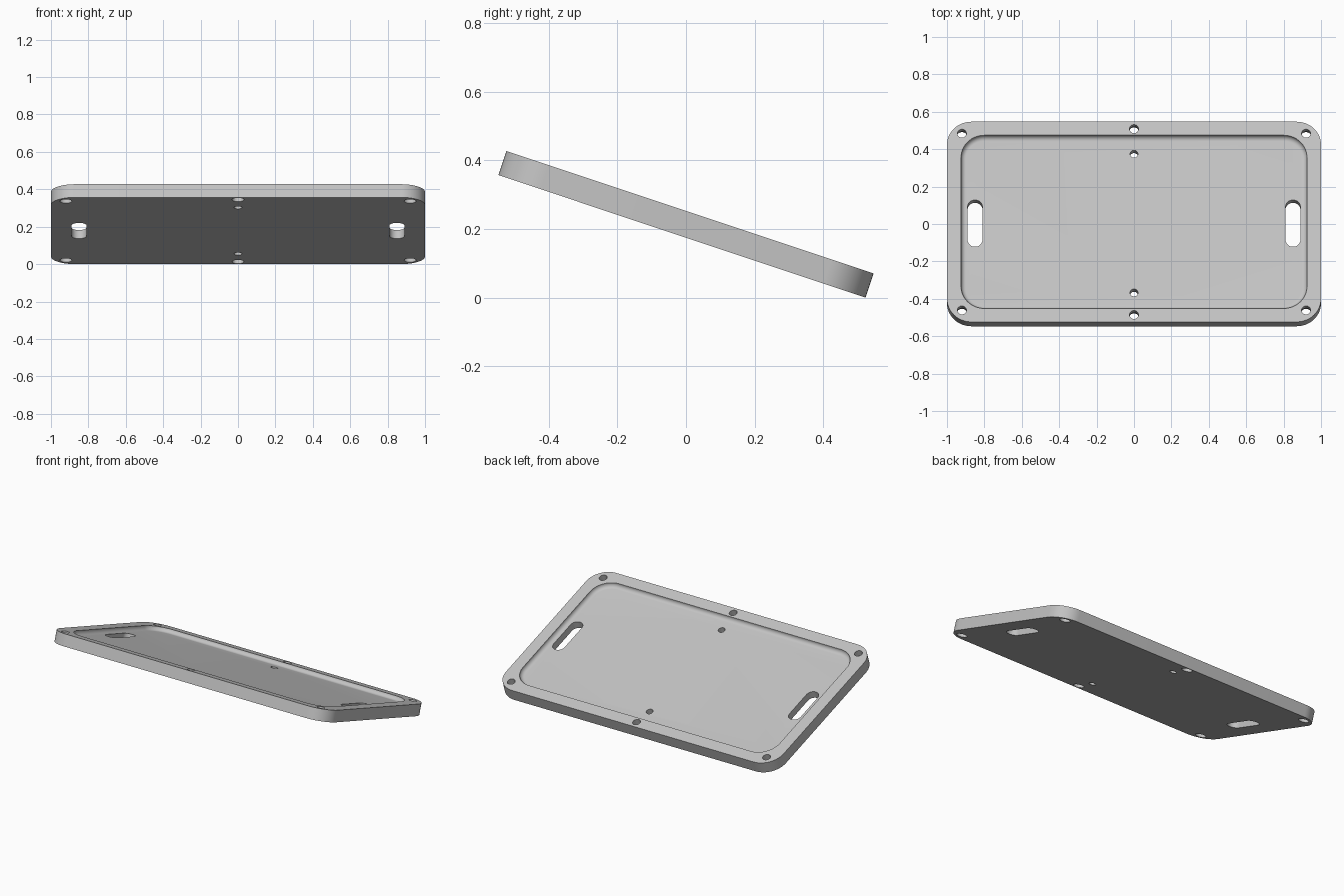
import bpy, bmesh, math
from mathutils import Matrix

cube = bpy.data.objects.get("Cube")
if cube:
    bpy.data.objects.remove(cube, do_unlink=True)

HALF_X, HALF_Y, THICK = 1.0, 0.564, 0.074
TOP, BOTTOM = THICK / 2, -THICK / 2
DEPTH = 0.026
TILT = math.radians(18.45)

grey = bpy.data.materials.new("light grey")
grey.use_nodes = True
colour = (0.55, 0.55, 0.55, 1)
grey.diffuse_color = colour
grey.node_tree.nodes["Principled BSDF"].inputs["Base Color"].default_value = colour


def outline(hx, hy, r, steps):
    """Rounded rectangle; a circle when hx = hy = r."""
    points = []
    for k, (sx, sy) in enumerate([(1, 1), (-1, 1), (-1, -1), (1, -1)]):
        for i in range(steps + 1):
            a = math.pi / 2 * (k + i / steps)
            p = (sx * (hx - r) + r * math.cos(a), sy * (hy - r) + r * math.sin(a))
            if not points or math.dist(p, points[-1]) > 1e-5:
                points.append(p)
    if math.dist(points[0], points[-1]) < 1e-5:
        points.pop()
    return points


def loft(bm, levels, hx, hy, r, steps=10, centre=(0, 0)):
    """Closed solid through outlines at (height, inset) levels, bottom first."""
    rings = []
    for z, inset in levels:
        pts = outline(hx - inset, hy - inset, r - inset, steps)
        rings.append([bm.verts.new((x + centre[0], y + centre[1], z)) for x, y in pts])
    n = len(rings[0])
    bm.faces.new(rings[0][::-1])
    bm.faces.new(rings[-1])
    for low, high in zip(rings, rings[1:]):
        for i in range(n):
            j = (i + 1) % n
            bm.faces.new((low[i], low[j], high[j], high[i]))


def make_object(name, bm):
    bmesh.ops.recalc_face_normals(bm, faces=bm.faces)
    mesh = bpy.data.meshes.new(name)
    bm.to_mesh(mesh)
    bm.free()
    mesh.materials.append(grey)
    obj = bpy.data.objects.new(name, mesh)
    bpy.context.collection.objects.link(obj)
    return obj


# Plate with rounded corners
bm = bmesh.new()
loft(bm, [(BOTTOM, 0), (TOP, 0)], HALF_X, HALF_Y, 0.13, 14)
tray = make_object("tray_plate", bm)

# Shallow recess with a filleted floor edge
bm = bmesh.new()
levels = []
for i in range(9):
    a = math.pi / 2 * i / 8
    levels.append((TOP - DEPTH * math.sin(math.pi / 2 - a),
                   DEPTH * (1 - math.sin(a))))
levels.append((TOP + 0.05, 0))
loft(bm, levels, 0.925, 0.488, 0.125, 14)
recess = make_object("recess_cutter", bm)

# Handle slots, rim holes counterbored from below, and plain floor holes
bm = bmesh.new()
through = [(BOTTOM - 0.05, 0), (TOP + 0.05, 0)]
shoulder = BOTTOM + 0.035
stepped = [(BOTTOM - 0.05, 0), (shoulder, 0), (shoulder, 0.008), (TOP + 0.05, 0.008)]
for side in (-1, 1):
    loft(bm, through, 0.04, 0.132, 0.04, 8, (side * 0.85, 0))
    loft(bm, through, 0.021, 0.021, 0.021, 8, (0, side * 0.391))
    for x, y in [(-0.92, 0.498), (0, 0.524), (0.92, 0.498)]:
        loft(bm, stepped, 0.032, 0.032, 0.032, 8, (x, side * y))
holes = make_object("hole_cutter", bm)

# Cut, then keep only the finished mesh
for cutter in (recess, holes):
    cutter.hide_render = True
    mod = tray.modifiers.new(cutter.name, "BOOLEAN")
    mod.operation = "DIFFERENCE"
    mod.solver = "EXACT"
    mod.object = cutter
graph = bpy.context.evaluated_depsgraph_get()
finished = bpy.data.meshes.new_from_object(tray.evaluated_get(graph))
tray.modifiers.clear()
tray.data = finished
for cutter in (recess, holes):
    bpy.data.objects.remove(cutter, do_unlink=True)

# Tilt the tray so its back edge rests on the ground
finished.transform(Matrix.Rotation(-TILT, 4, "X"))
lowest = min(v.co.z for v in finished.vertices)
finished.transform(Matrix.Translation((0, 0, -lowest)))

bpy.ops.object.select_all(action="DESELECT")
tray.select_set(True)
bpy.context.view_layer.objects.active = tray
bpy.ops.object.shade_smooth_by_angle(angle=math.radians(30))
